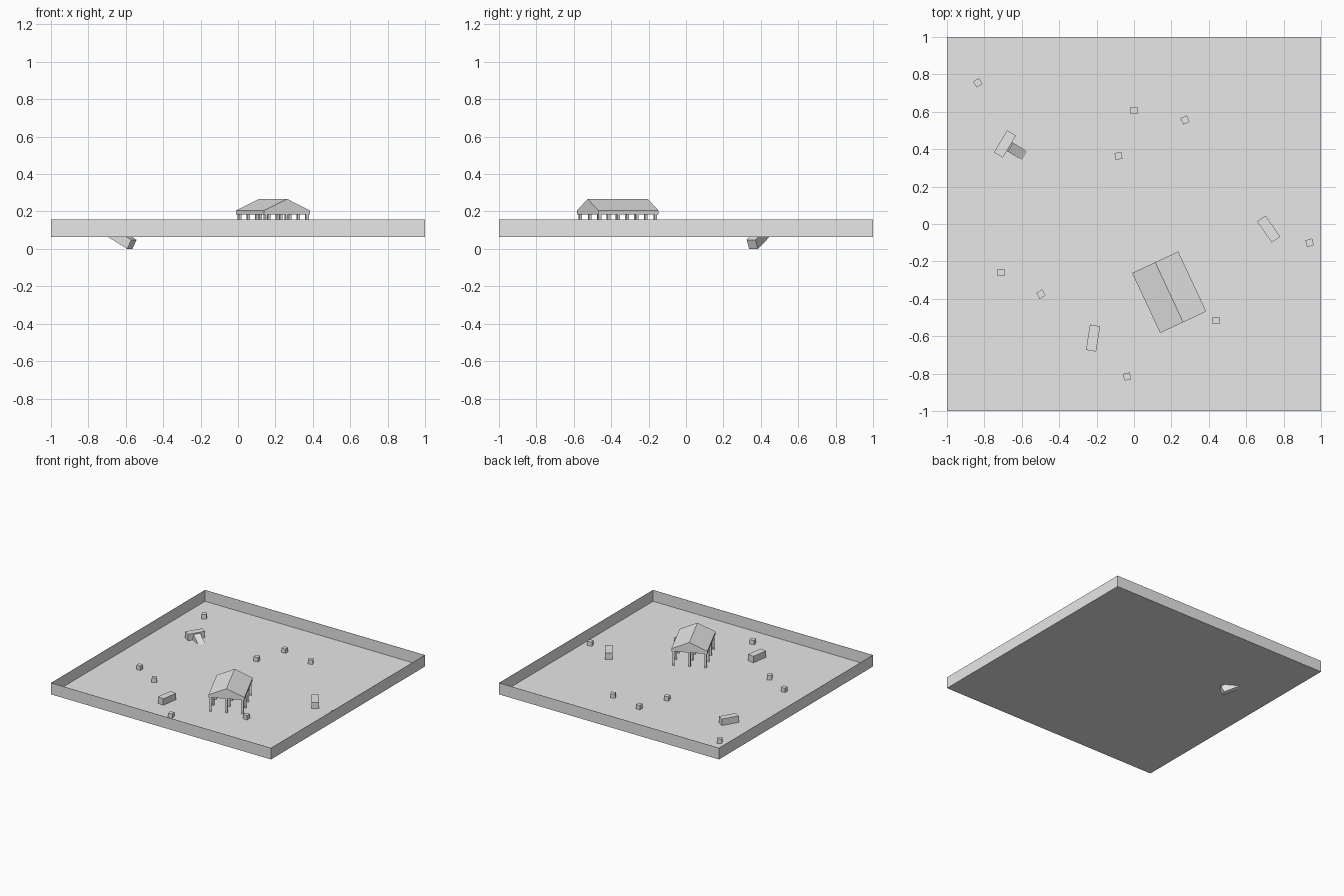
import bpy, bmesh
from math import radians, cos, sin
from mathutils import Matrix, Vector

old = bpy.data.objects.get("Cube")
if old:
    bpy.data.objects.remove(old)

grey = bpy.data.materials.new("plain grey")
grey.use_nodes = True
grey.diffuse_color = (0.8, 0.8, 0.8, 1)
grey.node_tree.nodes["Principled BSDF"].inputs["Base Color"].default_value = (0.8, 0.8, 0.8, 1)

FLOOR = 0.064


def finish(name, bm, matrix=Matrix()):
    mesh = bpy.data.meshes.new(name)
    bm.to_mesh(mesh)
    bm.free()
    mesh.materials.append(grey)
    obj = bpy.data.objects.new(name, mesh)
    obj.matrix_world = matrix
    bpy.context.collection.objects.link(obj)
    return obj


def box(name, size, matrix):
    bm = bmesh.new()
    bmesh.ops.create_cube(bm, size=1)
    bmesh.ops.scale(bm, vec=size, verts=bm.verts)
    return finish(name, bm, matrix)


def place(x, y, z, turn):
    return Matrix.Translation((x, y, z)) @ Matrix.Rotation(radians(turn), 4, 'Z')


# Arena tray: thin floor and four walls, open at the top
bm = bmesh.new()
bmesh.ops.create_cube(bm, size=1)
bmesh.ops.scale(bm, vec=(2, 2, 0.094), verts=bm.verts)
bmesh.ops.delete(bm, geom=[f for f in bm.faces if f.normal.z > 0.5], context='FACES_ONLY')
tray = finish("arena_tray", bm, Matrix.Translation((0, 0, FLOOR + 0.047)))
skin = tray.modifiers.new("thin skin", 'SOLIDIFY')
skin.thickness = 0.002
skin.offset = -1
skin.use_even_offset = True

# Small crates
CRATE = 0.037
crates = [(-0.835, 0.755, 30), (0, 0.607, 0), (0.273, 0.556, 25),
          (-0.083, 0.364, 10), (0.939, -0.10, 15), (-0.711, -0.26, 0),
          (-0.497, -0.375, 30), (0.439, -0.516, 0), (-0.037, -0.816, 12)]
for i, (x, y, turn) in enumerate(crates):
    box(f"crate_{i + 1}", (CRATE,) * 3, place(x, y, FLOOR + CRATE / 2, turn))

# Long blocks
BLOCK = (0.137, 0.055, 0.055)
blocks = [(-0.69, 0.428, 59), (0.72, -0.027, -55), (-0.219, -0.61, 81)]
for i, (x, y, turn) in enumerate(blocks):
    box(f"long_block_{i + 1}", BLOCK, place(x, y, FLOOR + BLOCK[2] / 2, turn))

# Ramp: a tilted block leaning on the first long block, sunk through the floor
ramp_turn = radians(-31)
reach = 0.0825
tilt = Matrix.Rotation(radians(28), 4, 'Y')
box("ramp", BLOCK, place(-0.69 + reach * cos(ramp_turn), 0.428 + reach * sin(ramp_turn),
                         0.0565, -31) @ tilt)

# Shelter roof: gabled profile extruded along the ridge
shelter = place(0.188, -0.365, 0, 25)
HALF_W, HALF_L, EAVE = 0.136, 0.177, 0.184
profile = [(-HALF_W, EAVE), (HALF_W, EAVE), (HALF_W, 0.205), (0, 0.267), (-HALF_W, 0.205)]
bm = bmesh.new()
gable = bm.faces.new([bm.verts.new((x, -HALF_L, z)) for x, z in profile])
ext = bmesh.ops.extrude_face_region(bm, geom=[gable])
bmesh.ops.translate(bm, vec=(0, 2 * HALF_L, 0),
                    verts=[g for g in ext["geom"] if isinstance(g, bmesh.types.BMVert)])
bmesh.ops.recalc_face_normals(bm, faces=bm.faces)
finish("shelter_roof", bm, shelter)

# Shelter posts
POST = 0.015
for col in range(3):
    for row in range(4):
        spot = Vector(((col - 1) * 0.122, (row - 1.5) * 0.11, (FLOOR + EAVE) / 2))
        box(f"shelter_post_{col + 1}_{row + 1}", (POST, POST, EAVE - FLOOR),
            shelter @ Matrix.Translation(spot))
